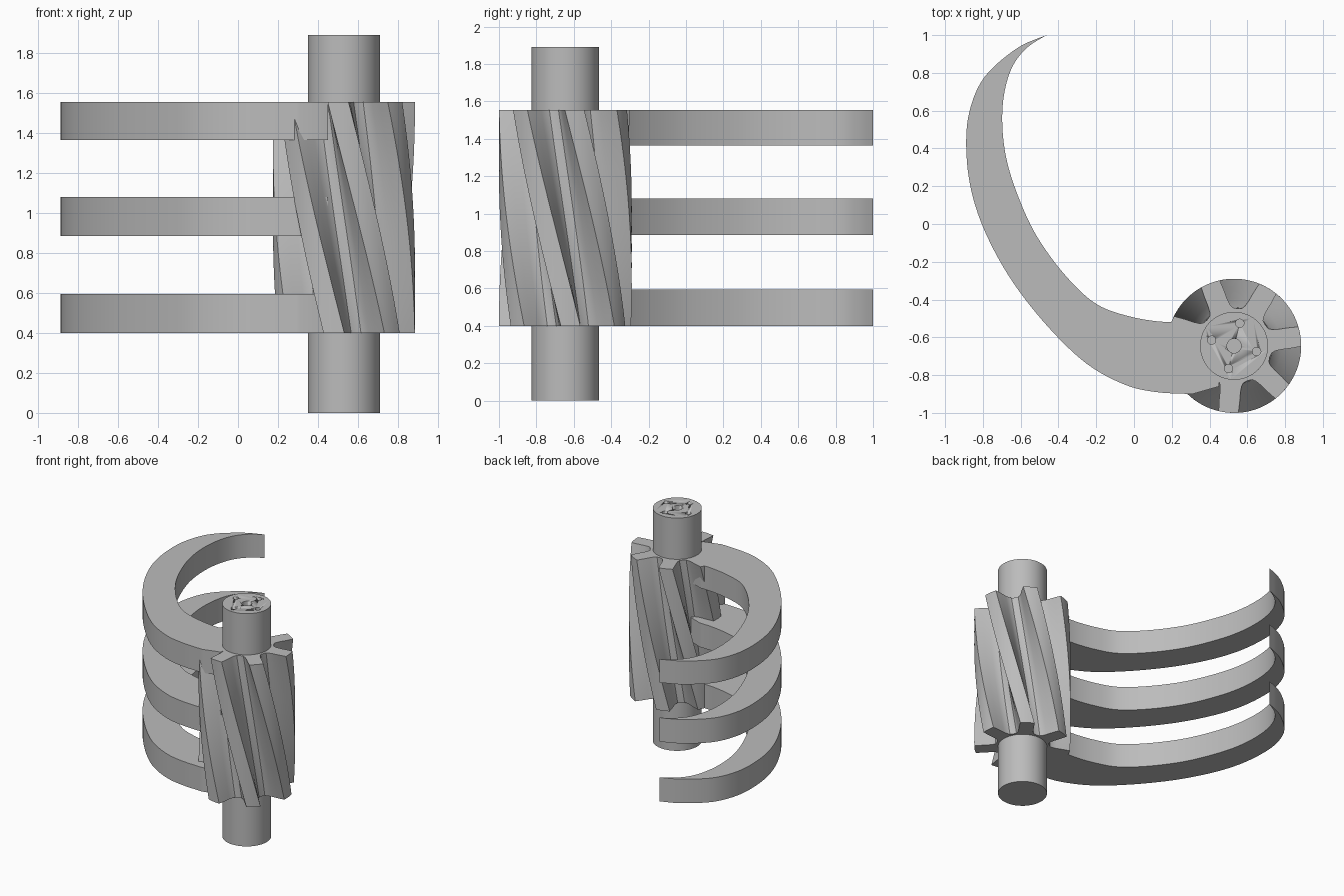
import bpy, bmesh
from math import radians, cos, sin
from mathutils.geometry import interpolate_bezier
from mathutils import Vector

cube = bpy.data.objects.get("Cube")
if cube:
    bpy.data.objects.remove(cube, do_unlink=True)

metal = bpy.data.materials.new("grey_metal")
metal.use_nodes = True
metal.diffuse_color = (0.5, 0.5, 0.5, 1)
metal.node_tree.nodes["Principled BSDF"].inputs["Base Color"].default_value = (0.5, 0.5, 0.5, 1)

CX, CY = 0.53, -0.645          # axis of the shaft
LOW, HIGH = 0.40, 1.555        # ends of the gear


def finish(name, bm, angle=30):
    """Turn a bmesh into a smooth shaded object with sharp edges."""
    bmesh.ops.recalc_face_normals(bm, faces=bm.faces)
    mesh = bpy.data.meshes.new(name)
    bm.to_mesh(mesh)
    bm.free()
    mesh.materials.append(metal)
    obj = bpy.data.objects.new(name, mesh)
    bpy.context.collection.objects.link(obj)
    bpy.ops.object.select_all(action='DESELECT')
    obj.select_set(True)
    bpy.context.view_layer.objects.active = obj
    bpy.ops.object.shade_smooth_by_angle(angle=radians(angle))
    return obj


def loft(bm, rings):
    """Skin a stack of equal rings and cap both ends."""
    rows = [[bm.verts.new(p) for p in ring] for ring in rings]
    n = len(rows[0])
    for a, b in zip(rows, rows[1:]):
        for i in range(n):
            j = (i + 1) % n
            bm.faces.new((a[i], a[j], b[j], b[i]))
    bm.faces.new(rows[0][::-1])
    bm.faces.new(rows[-1])


def circle(x, y, z, r, n):
    return [(x + r * cos(radians(360 * i / n)), y + r * sin(radians(360 * i / n)), z)
            for i in range(n)]


# Shaft with a centre bore and four bolt holes in its top
bm = bmesh.new()
loft(bm, [circle(CX, CY, z, 0.18, 64) for z in (0, 1.89)])
shaft = finish("shaft", bm)

bm = bmesh.new()
holes = [(0, 0, 0.038)]
for k in range(4):
    a = radians(76 + 90 * k)
    holes.append((0.123 * cos(a), 0.123 * sin(a), 0.022))
for dx, dy, r in holes:
    loft(bm, [circle(CX + dx, CY + dy, z, r, 24) for z in (1.79, 1.95)])
cutter = finish("shaft_hole_cutter", bm)
cutter.hide_render = True
cutter.hide_set(True)
cut = shaft.modifiers.new("holes", 'BOOLEAN')
cut.operation, cut.solver, cut.object = 'DIFFERENCE', 'EXACT', cutter

# Helical gear: seven tapered teeth, twisting clockwise toward the top
TEETH, TWIST, TOP_ANGLE = 7, 48, 8
half = [(4, 0.355), (8.5, 0.355), (10.5, 0.30), (12.5, 0.25), (15, 0.22), (18.5, 0.203)]
tooth = ([(-a, r) for a, r in reversed(half)] + [(0, 0.355)] + half
         + [(180 / TEETH, 0.198)])
rings = []
STEPS = 32
for s in range(STEPS + 1):
    t = s / STEPS
    turn = TOP_ANGLE + TWIST * (1 - t)
    ring = []
    for k in range(TEETH):
        for a, r in tooth:
            ang = radians(turn + 360 * k / TEETH + a)
            ring.append((CX + r * cos(ang), CY + r * sin(ang), LOW + (HIGH - LOW) * t))
    rings.append(ring)
bm = bmesh.new()
loft(bm, rings)
finish("helical_gear", bm)


# Curved claws: outer and inner edges drawn as smooth curves meeting at the tip
def smooth_path(points, steps=6):
    pts = [Vector(p) for p in points]
    out = []
    for i in range(len(pts) - 1):
        p0, p1, p2, p3 = pts[max(i - 1, 0)], pts[i], pts[i + 1], pts[min(i + 2, len(pts) - 1)]
        out += interpolate_bezier(p1, p1 + (p2 - p0) / 6, p2 - (p3 - p1) / 6, p2, steps + 1)[:-1]
    return out + [pts[-1]]


outer = smooth_path([(-0.463, 1.0), (-0.62, 0.93), (-0.79, 0.78), (-0.87, 0.60),
                     (-0.888, 0.40), (-0.86, 0.17), (-0.78, -0.06), (-0.64, -0.31),
                     (-0.45, -0.55), (-0.25, -0.74), (-0.05, -0.85), (0.12, -0.89), (0.31, -0.90)])
inner = smooth_path([(0.24, -0.52), (0.12, -0.515), (-0.02, -0.49), (-0.17, -0.44),
                     (-0.29, -0.35), (-0.43, -0.19), (-0.55, 0.0), (-0.65, 0.25),
                     (-0.692, 0.45), (-0.693, 0.65), (-0.65, 0.82), (-0.57, 0.93), (-0.463, 1.0)])
outline = outer + [Vector((0.45, -0.86)), Vector((0.45, -0.60))] + inner[:-1]
for name, z0, z1 in (("lower_claw", LOW, 0.595), ("middle_claw", 0.885, 1.08),
                     ("upper_claw", 1.365, HIGH)):
    bm = bmesh.new()
    loft(bm, [[(p.x, p.y, z) for p in outline] for z in (z0, z1)])
    finish(name, bm)
